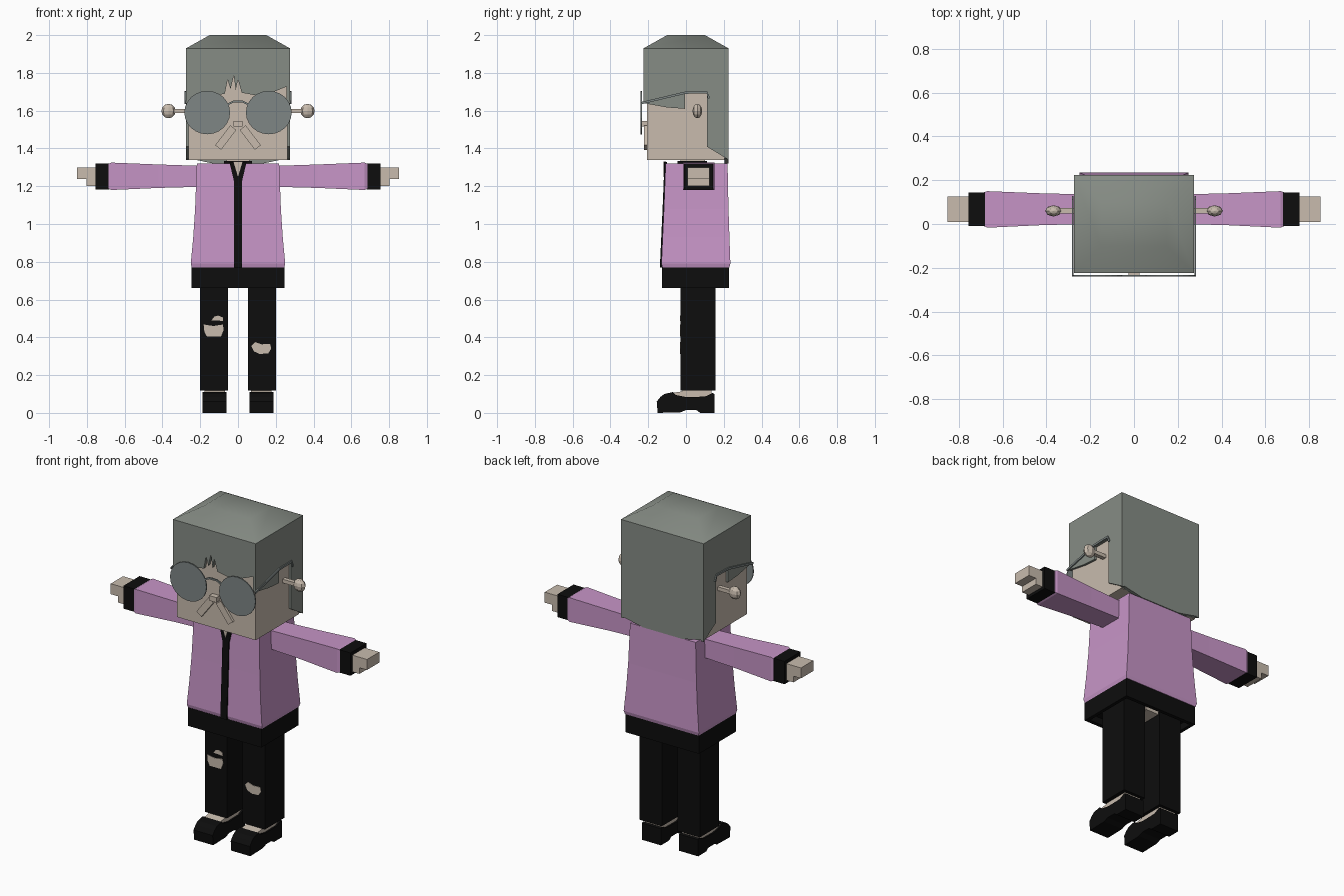
import bpy, bmesh, math
from mathutils import Vector

cube = bpy.data.objects.get("Cube")
if cube:
    bpy.data.objects.remove(cube, do_unlink=True)


def material(name, rgb):
    m = bpy.data.materials.new(name)
    m.use_nodes = True
    m.diffuse_color = (*rgb, 1)
    m.node_tree.nodes["Principled BSDF"].inputs["Base Color"].default_value = (*rgb, 1)
    return m


BLACK = material("black cloth", (0.004, 0.004, 0.004))
PINK = material("pink jacket", (0.57, 0.3, 0.57))
SKIN = material("skin", (0.58, 0.5, 0.42))
HAIR = material("grey hair", (0.24, 0.265, 0.235))
LENS = material("tinted lens", (0.21, 0.24, 0.235))


def finish(name, bm, mat):
    bmesh.ops.recalc_face_normals(bm, faces=bm.faces)
    me = bpy.data.meshes.new(name)
    bm.to_mesh(me)
    bm.free()
    me.materials.append(mat)
    ob = bpy.data.objects.new(name, me)
    bpy.context.collection.objects.link(ob)
    return ob


def skin_rings(name, rings, mat, caps=True):
    """Join rings of points into one closed body."""
    bm = bmesh.new()
    rows = [[bm.verts.new(p) for p in r] for r in rings]
    n = len(rows[0])
    for a, b in zip(rows, rows[1:]):
        for i in range(n):
            j = (i + 1) % n
            bm.faces.new((a[i], a[j], b[j], b[i]))
    if caps:
        bm.faces.new(rows[0])
        bm.faces.new(rows[-1])
    return finish(name, bm, mat)


def box(name, x, y, z, mat):
    return skin_rings(name, [[(x[0], y[0], k), (x[1], y[0], k), (x[1], y[1], k), (x[0], y[1], k)]
                             for k in z], mat)


def tower(name, levels, mat, caps=True):
    """Rectangular body from levels of (z, half width, front, back)."""
    return skin_rings(name, [[(-w, f, z), (w, f, z), (w, b, z), (-w, b, z)]
                             for z, w, f, b in levels], mat, caps)


def prism(name, pts, axis, lo, hi, mat):
    """Extrude a (y, z) outline along x or an (x, z) outline along y."""
    place = (lambda p, k: (k, *p)) if axis == "x" else (lambda p, k: (p[0], k, p[1]))
    return skin_rings(name, [[place(p, k) for p in pts] for k in (lo, hi)], mat)


def strip(name, path, width, axis, lo, hi, mat):
    """Flat ribbon of constant width along a 2D path."""
    pts = [Vector(p) for p in path]
    left, right = [], []
    for i, p in enumerate(pts):
        d = (pts[min(i + 1, len(pts) - 1)] - pts[max(i - 1, 0)]).normalized()
        n = Vector((-d.y, d.x)) * width / 2
        left.append(p + n)
        right.append(p - n)
    return prism(name, [tuple(p) for p in left + right[::-1]], axis, lo, hi, mat)


def oval(cx, cz, rx, rz, n=24):
    return [(cx + rx * math.cos(math.tau * i / n), cz + rz * math.sin(math.tau * i / n))
            for i in range(n)]


# Head and neck
box("head", (-0.262, 0.262), (-0.207, 0.205), (1.34, 1.9), SKIN)
box("neck", (-0.06, 0.06), (-0.03, 0.1), (1.28, 1.345), SKIN)

# Hair: domed crown, then front, side and back sheets
crown = tower("hair_crown", [(1.85, 0.275, -0.225, 0.225), (1.93, 0.275, -0.225, 0.225),
                             (2.0, 0.15, -0.1, 0.1)], HAIR)
bpy.context.view_layer.objects.active = crown
crown.select_set(True)
bpy.ops.object.shade_smooth_by_angle(angle=math.radians(50))
crown.select_set(False)

prism("hair_fringe", [(-0.275, 1.86), (-0.275, 1.65), (-0.07, 1.69), (-0.055, 1.765),
                      (-0.04, 1.715), (-0.022, 1.785), (-0.012, 1.71), (0.0, 1.765),
                      (0.02, 1.695), (0.1, 1.68), (0.19, 1.7), (0.275, 1.735), (0.275, 1.86)],
      "y", -0.225, -0.205, HAIR)
side = [(-0.225, 1.86), (-0.225, 1.64), (-0.1, 1.617), (-0.005, 1.61), (-0.005, 1.69),
        (0.11, 1.69), (0.11, 1.41), (0.225, 1.34), (0.225, 1.86)]
prism("hair_back", [(-0.275, 1.86), (-0.275, 1.35), (-0.13, 1.32), (0.13, 1.32),
                    (0.275, 1.35), (0.275, 1.86)], "y", 0.205, 0.225, HAIR)

# Nose and moustache
box("nose", (-0.024, 0.024), (-0.24, -0.2), (1.515, 1.545), SKIN)
for s, label in ((1, "left"), (-1, "right")):
    strip(label + "_moustache", [(s * 0.025, 1.51), (s * 0.105, 1.405)], 0.04,
          "y", -0.222, -0.205, SKIN)

# Glasses
strip("glasses_bridge", [(-0.06, 1.63), (-0.025, 1.648), (0.025, 1.648), (0.06, 1.63)],
      0.01, "y", -0.24, -0.232, LENS)

# Jacket and waistband
tower("jacket", [(0.77, 0.245, -0.125, 0.23), (0.79, 0.25, -0.13, 0.235),
                 (0.93, 0.237, -0.124, 0.23), (1.08, 0.227, -0.117, 0.225),
                 (1.32, 0.218, -0.108, 0.22)], PINK)
prism("zip_strip", [(-0.139, 0.77), (-0.137, 0.8), (-0.131, 0.93), (-0.124, 1.08),
                    (-0.114, 1.325), (-0.1, 1.325), (-0.1, 0.77)], "x", -0.021, 0.021, BLACK)
prism("collar_front", [(-0.045, 1.328), (-0.02, 1.22), (0.02, 1.22), (0.045, 1.328)],
      "y", -0.117, -0.1, BLACK)
prism("throat", [(-0.024, 1.33), (0, 1.25), (0.024, 1.33)], "y", -0.12, -0.105, SKIN)
box("collar", (-0.075, 0.075), (-0.045, 0.11), (1.31, 1.334), BLACK)
tower("waistband", [(0.7, 0.225, -0.105, 0.205), (0.66, 0.225, -0.105, 0.205),
                    (0.66, 0.245, -0.127, 0.227), (0.77, 0.245, -0.127, 0.227)], BLACK)
box("hips", (-0.045, 0.045), (-0.03, 0.155), (0.68, 0.71), SKIN)

# Paired parts
SHOE = [(-0.15, 0.0), (-0.155, 0.06), (-0.135, 0.085), (-0.115, 0.1), (-0.07, 0.11),
        (-0.055, 0.095), (0.0, 0.084), (0.1, 0.086), (0.14, 0.105), (0.152, 0.1),
        (0.152, 0.0), (0.075, 0.0), (0.055, 0.015), (0.0, 0.015), (-0.03, 0.003)]
for s, label in ((1, "left"), (-1, "right")):
    prism(label + "_hair_side", side, "x", s * 0.258, s * 0.275, HAIR)

    # Ear: stalk with a flattened knob
    box(label + "_ear_stalk", (s * 0.255, s * 0.35), (0.048, 0.073), (1.588, 1.61), SKIN)
    bm = bmesh.new()
    bmesh.ops.create_uvsphere(bm, u_segments=8, v_segments=6, radius=0.038)
    bmesh.ops.scale(bm, vec=(1, 0.68, 1), verts=bm.verts)
    bmesh.ops.translate(bm, vec=(s * 0.368, 0.06, 1.598), verts=bm.verts)
    finish(label + "_ear_knob", bm, SKIN)

    # Lens and temple
    prism(label + "_lens", oval(s * 0.163, 1.59, 0.121, 0.115), "y", -0.24, -0.233, LENS)
    strip(label + "_temple", [(-0.236, 1.64), (-0.005, 1.695), (0.11, 1.698), (0.122, 1.665)],
          0.012, "x", s * 0.276, s * 0.283, LENS)

    # Arm, widening to the wrist, cuff and hand
    skin_rings(label + "_sleeve",
               [[(s * x, f, lo), (s * x, b, lo), (s * x, b, hi), (s * x, f, hi)]
                for x, f, b, lo, hi in ((0.2, 0.0, 0.135, 1.197, 1.308),
                                        (0.42, -0.005, 0.14, 1.191, 1.315),
                                        (0.67, -0.017, 0.15, 1.18, 1.325),
                                        (0.685, -0.01, 0.145, 1.187, 1.318))], PINK)
    box(label + "_cuff", (s * 0.68, s * 0.755), (-0.01, 0.143), (1.183, 1.32), BLACK)
    box(label + "_fingers", (s * 0.74, s * 0.852), (0.008, 0.125), (1.237, 1.3), SKIN)
    box(label + "_palm", (s * 0.74, s * 0.802), (0.008, 0.125), (1.2, 1.25), SKIN)

    # Leg, ankle and shoe
    box(label + "_trouser_leg", (s * 0.052, s * 0.2), (-0.03, 0.155), (0.118, 0.74), BLACK)
    prism(label + "_ankle", [(-0.075, 0.06), (-0.068, 0.107), (-0.03, 0.112), (0.0, 0.125),
                             (0.135, 0.125), (0.135, 0.06)], "x", s * 0.07, s * 0.177, SKIN)
    prism(label + "_shoe", SHOE, "x", s * 0.06, s * 0.187, BLACK)

# Knee rips in the trousers
RIPS = {
    "left_knee_rip": [(0.07, 0.355), (0.085, 0.325), (0.115, 0.312), (0.16, 0.315),
                      (0.176, 0.34), (0.17, 0.365), (0.125, 0.363), (0.09, 0.375)],
    "right_knee_rip": [(-0.165, 0.405), (-0.09, 0.405), (-0.076, 0.44), (-0.08, 0.468),
                       (-0.13, 0.46), (-0.182, 0.468), (-0.178, 0.43)],
    "right_small_rip": [(-0.14, 0.49), (-0.078, 0.487), (-0.08, 0.505), (-0.105, 0.515),
                        (-0.125, 0.51)],
}
for name, outline in RIPS.items():
    prism(name, outline, "y", -0.033, -0.027, SKIN)
